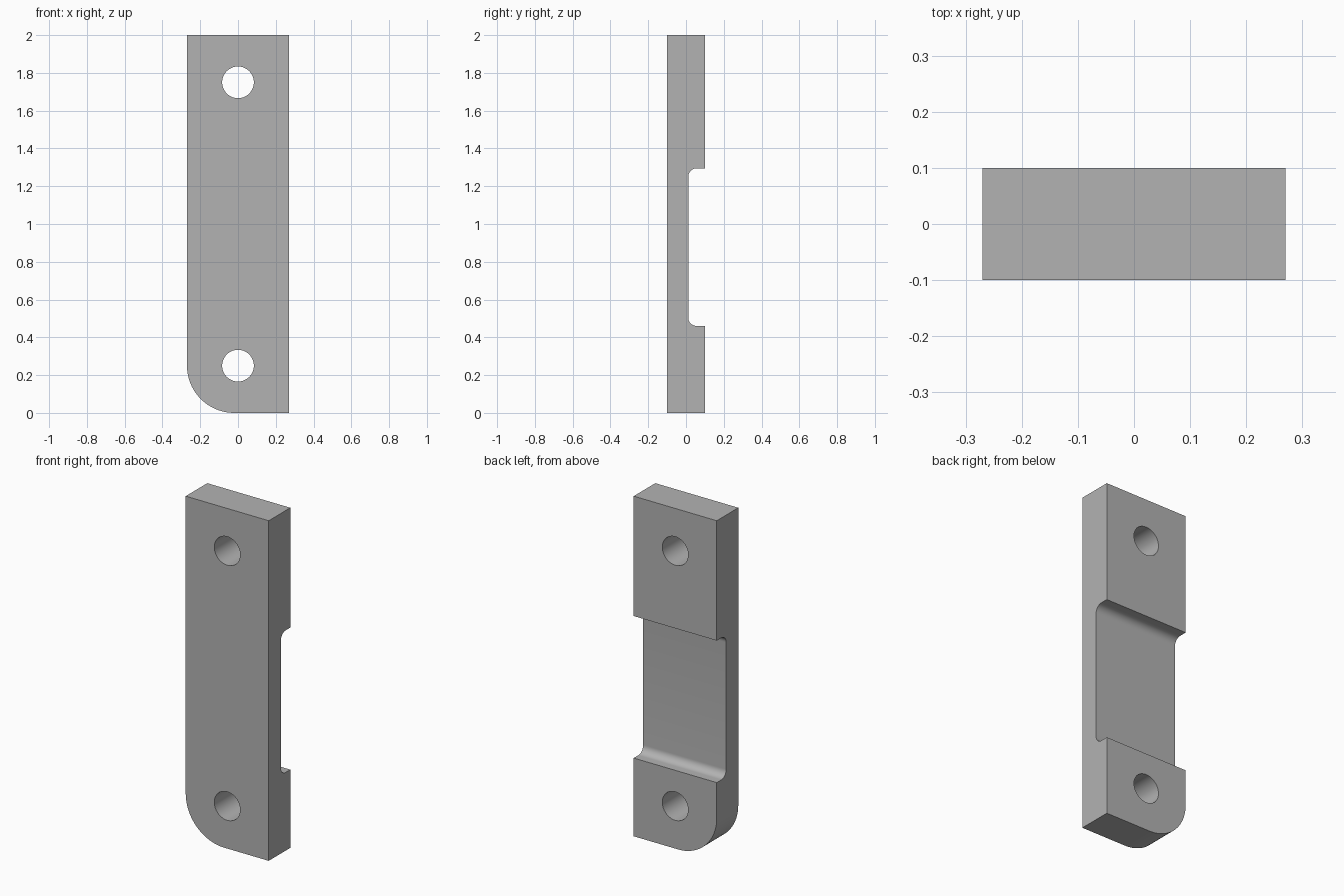
import bpy
import bmesh
from math import cos, sin, pi, radians

if "Cube" in bpy.data.objects:
    bpy.data.objects.remove(bpy.data.objects["Cube"], do_unlink=True)

HALF_W, HALF_D, HEIGHT = 0.27, 0.1, 2.0
CORNER_R = 0.25
HOLE_R = 0.084
HOLE_HEIGHTS = (0.25, 1.75)
RECESS_LOW, RECESS_HIGH, RECESS_Y, FILLET = 0.46, 1.295, 0.012, 0.045

steel = bpy.data.materials.new("plain grey")
steel.use_nodes = True
grey = (0.45, 0.45, 0.45, 1)
steel.diffuse_color = grey
steel.node_tree.nodes["Principled BSDF"].inputs["Base Color"].default_value = grey


def arc(cx, cy, r, start, end, steps):
    """Points along an arc, angles in degrees."""
    angles = [radians(start + (end - start) * i / steps) for i in range(steps + 1)]
    return [(cx + r * cos(a), cy + r * sin(a)) for a in angles]


def prism(name, points, offset):
    """Extrude a closed outline of 3D points by an offset vector."""
    bm = bmesh.new()
    face = bm.faces.new([bm.verts.new(p) for p in points])
    new = bmesh.ops.extrude_face_region(bm, geom=[face])["geom"]
    bmesh.ops.translate(bm, vec=offset, verts=[g for g in new if isinstance(g, bmesh.types.BMVert)])
    bmesh.ops.recalc_face_normals(bm, faces=bm.faces)
    mesh = bpy.data.meshes.new(name)
    bm.to_mesh(mesh)
    bm.free()
    mesh.materials.append(steel)
    obj = bpy.data.objects.new(name, mesh)
    bpy.context.collection.objects.link(obj)
    return obj


# Plate with one rounded bottom corner
outline = [(HALF_W, 0), (HALF_W, HEIGHT), (-HALF_W, HEIGHT)]
outline += arc(-HALF_W + CORNER_R, CORNER_R, CORNER_R, 180, 270, 24)
plate = prism("mounting_plate", [(x, -HALF_D, z) for x, z in outline], (0, 2 * HALF_D, 0))

# Recess across the back, with filleted inner corners
back = HALF_D + 0.1
section = [(back, RECESS_HIGH)]
section += arc(RECESS_Y + FILLET, RECESS_HIGH - FILLET, FILLET, 90, 180, 10)
section += arc(RECESS_Y + FILLET, RECESS_LOW + FILLET, FILLET, 180, 270, 10)
section += [(back, RECESS_LOW)]
cutters = [prism("recess_cutter", [(-0.5, y, z) for y, z in section], (1, 0, 0))]

# Through holes
for z in HOLE_HEIGHTS:
    ring = arc(0, z, HOLE_R, 0, 360, 48)[:-1]
    cutters.append(prism("hole_cutter", [(x, -0.3, h) for x, h in ring], (0, 0.6, 0)))

bpy.ops.object.select_all(action="DESELECT")
bpy.context.view_layer.objects.active = plate
plate.select_set(True)
for cutter in cutters:
    mod = plate.modifiers.new("cut", "BOOLEAN")
    mod.operation = "DIFFERENCE"
    mod.solver = "EXACT"
    mod.object = cutter
    bpy.ops.object.modifier_apply(modifier=mod.name)
    bpy.data.objects.remove(cutter, do_unlink=True)

bpy.ops.object.shade_smooth_by_angle(angle=radians(30))
